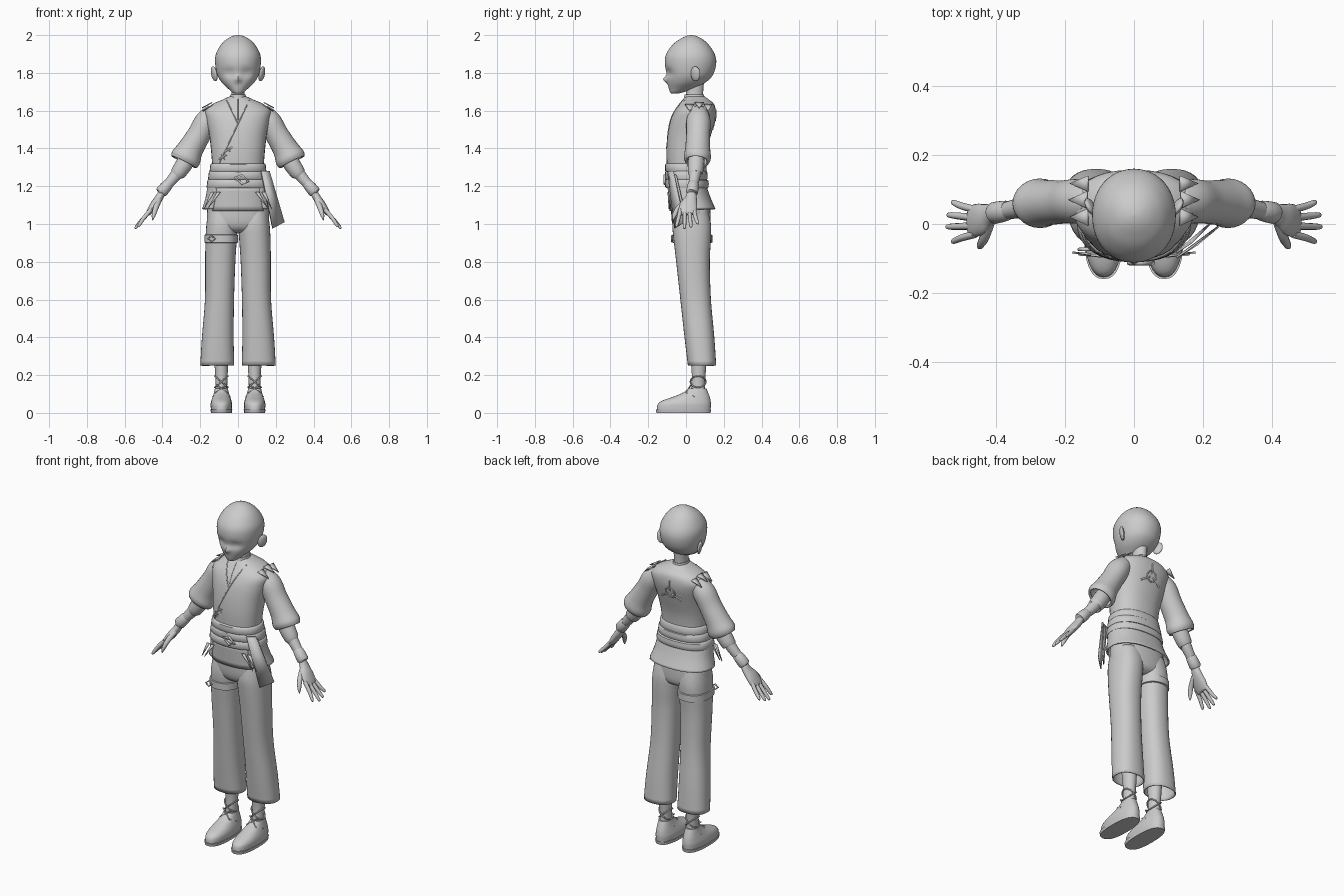
import bpy, bmesh, math
from math import cos, sin, pi, exp
from mathutils import Vector, Matrix
from mathutils.bvhtree import BVHTree

cube = bpy.data.objects.get("Cube")
if cube:
    bpy.data.objects.remove(cube)

GREY = (0.6, 0.6, 0.6, 1)
mat = bpy.data.materials.new("plain grey")
mat.use_nodes = True
mat.diffuse_color = GREY
mat.node_tree.nodes["Principled BSDF"].inputs["Base Color"].default_value = GREY


def add(name, data, mirror=False, thick=0):
    ob = bpy.data.objects.new(name, data)
    bpy.context.collection.objects.link(ob)
    data.materials.append(mat)
    if thick:
        m = ob.modifiers.new("thickness", 'SOLIDIFY')
        m.thickness, m.offset = thick, -1
    if mirror:
        ob.modifiers.new("mirror", 'MIRROR')
    return ob


def finish(name, bm, mirror=False, thick=0):
    bmesh.ops.recalc_face_normals(bm, faces=bm.faces)
    me = bpy.data.meshes.new(name)
    bm.to_mesh(me)
    bm.free()
    ob = add(name, me, mirror, thick)
    bpy.ops.object.select_all(action='DESELECT')
    ob.select_set(True)
    bpy.context.view_layer.objects.active = ob
    bpy.ops.object.shade_smooth_by_angle(angle=math.radians(40))
    return ob


def smooth_rows(rows, sub):
    """Catmull-Rom interpolation of ring parameters."""
    out = []
    for i in range(len(rows) - 1):
        a, b, c, d = (rows[max(0, min(len(rows) - 1, i + k))] for k in (-1, 0, 1, 2))
        for s in range(sub):
            t = s / sub
            out.append([q + t * ((r - p) / 2 + t * ((2 * p - 5 * q + 4 * r - s4) / 2
                        + t * (3 * q - p - 3 * r + s4) / 2))
                        for p, q, r, s4 in zip(a, b, c, d)])
    return out + [list(rows[-1])]


def skin(name, rings, closed=True, caps=True, **kw):
    bm = bmesh.new()
    loops = [[bm.verts.new(p) for p in r] for r in rings]
    n = len(loops[0])
    for a, b in zip(loops, loops[1:]):
        for j in range(n if closed else n - 1):
            k = (j + 1) % n
            bm.faces.new((a[j], a[k], b[k], b[j]))
    if caps:
        bm.faces.new(loops[0])
        bm.faces.new(loops[-1])
    return finish(name, bm, **kw)


def body(name, rows, sub=4, power=2.3, n=32, arc=None, shape=None, caps=True, **kw):
    """Stack of level rings: (x, z, half width, front y, back y)."""
    lo, hi = arc or (0, 360)
    count = n + 1 if arc else n
    angles = [math.radians(lo + (hi - lo) * j / n) for j in range(count)]
    rings = []
    for x, z, rx, yf, yb in smooth_rows(rows, sub):
        ring = []
        for a in angles:
            c, s = cos(a), sin(a)
            p = Vector((x + rx * math.copysign(abs(c) ** (2 / power), c),
                        (yf + yb) / 2 + (yb - yf) / 2 * math.copysign(abs(s) ** (2 / power), s), z))
            ring.append(shape(p) if shape else p)
        rings.append(ring)
    return skin(name, rings, closed=not arc, caps=caps and not arc, **kw)


def limb(name, rows, sub=4, n=20, **kw):
    """Tube along a path: (x, y, z, half depth in y, half height across)."""
    rows = smooth_rows(rows, sub)
    pts = [Vector(r[:3]) for r in rows]
    rings = []
    for i, r in enumerate(rows):
        t = (pts[min(i + 1, len(pts) - 1)] - pts[max(i - 1, 0)]).normalized()
        u = (Vector((0, 1, 0)) - t * t.y).normalized()
        v = t.cross(u)
        rings.append([pts[i] + u * r[3] * cos(2 * pi * j / n) + v * r[4] * sin(2 * pi * j / n)
                      for j in range(n)])
    return skin(name, rings, mirror=True, **kw)


def cord(name, pts, radius=0.003, cyclic=False, mirror=False):
    cu = bpy.data.curves.new(name, 'CURVE')
    cu.dimensions, cu.bevel_depth, cu.bevel_resolution = '3D', radius, 1
    sp = cu.splines.new('POLY')
    sp.points.add(len(pts) - 1)
    for q, p in zip(sp.points, pts):
        q.co = (*p, 1)
    sp.use_cyclic_u = cyclic
    return add(name, cu, mirror)


def plate(name, pts, **kw):
    bm = bmesh.new()
    bm.faces.new([bm.verts.new(p) for p in pts])
    return finish(name, bm, thick=0.006, **kw)


# Head with eye hollows, nose and ears
def face(p):
    if p.y < 0:
        p.y += 0.014 * exp(-((p.z - 1.80) / 0.022) ** 2 - ((abs(p.x) - 0.045) / 0.035) ** 2)
        p.y -= 0.022 * exp(-((p.z - 1.765) / 0.016) ** 2 - (p.x / 0.013) ** 2)
    return p


body("head", [(0, 1.69, .014, -.075, -.045), (0, 1.697, .03, -.084, -.015), (0, 1.72, .056, -.092, .05),
              (0, 1.75, .087, -.098, .105), (0, 1.79, .11, -.104, .143), (0, 1.85, .121, -.112, .16),
              (0, 1.9, .117, -.105, .152), (0, 1.95, .09, -.07, .12), (0, 1.98, .058, -.03, .085),
              (0, 1.995, .028, .0, .055), (0, 2.0, .004, .023, .031)], power=2.1, n=48, shape=face)
bm = bmesh.new()
bmesh.ops.create_uvsphere(bm, u_segments=16, v_segments=10, radius=1,
                          matrix=Matrix.Translation((.126, .05, 1.795)) @ Matrix.Rotation(.2, 4, 'Y')
                          @ Matrix.Rotation(-.5, 4, 'Z') @ Matrix.Diagonal((.012, .028, .04, 1)))
finish("ears", bm, mirror=True)
body("neck", [(0, 1.62, .05, -.01, .1), (0, 1.67, .036, .0, .09), (0, 1.75, .036, -.0, .095)], power=2)
body("collar", [(0, 1.64, .06, -.025, .11), (0, 1.665, .045, -.012, .1), (0, 1.685, .04, -.008, .095)],
     power=2, caps=False, thick=.004)

# Vest
vest = body("vest", [(0, 1.28, .134, -.1, .098), (0, 1.38, .142, -.104, .108), (0, 1.47, .152, -.098, .132),
                     (0, 1.55, .168, -.082, .154), (0, 1.6, .174, -.06, .157), (0, 1.635, .135, -.035, .148),
                     (0, 1.66, .078, -.015, .12), (0, 1.675, .046, .0, .098)])
bm = bmesh.new()
bm.from_mesh(vest.data)
tree = BVHTree.FromBMesh(bm)
bm.free()


def on_vest(x, z, side):
    hit = tree.ray_cast(Vector((x, side, z)), Vector((0, -side, 0)))[0]
    return hit or Vector((x, 0.05, z))


def drawn(name, a, b, side, steps=10, **kw):
    cord(name, [on_vest(a[0] + (b[0] - a[0]) * i / steps, a[1] + (b[1] - a[1]) * i / steps, side)
                for i in range(steps + 1)], **kw)


# Lapels, toggles, shirt opening and back emblem
drawn("left_lapel", (.06, 1.655), (-.1, 1.32), -1)
drawn("right_lapel", (-.06, 1.655), (-.0, 1.53), -1)
drawn("shirt_opening", (0, 1.66), (0, 1.55), -1, radius=.002)
for x, z in ((-.05, 1.395), (-.08, 1.355)):
    drawn("toggle", (x - .02, z - .012), (x + .02, z + .012), -1, 2, radius=.005)
    drawn("toggle_loop", (x - .01, z + .015), (x + .01, z - .015), -1, 2, radius=.003)
cord("emblem_ring", [on_vest(.03 * cos(a * pi / 12), 1.53 + .03 * sin(a * pi / 12), 1) for a in range(24)],
     .004, cyclic=True)
for k in range(3):
    a = pi / 2 + k * 2 * pi / 3
    drawn("emblem_prong", (.012 * cos(a), 1.53 + .012 * sin(a)),
          (.075 * cos(a), 1.53 + .075 * sin(a)), 1, radius=.005)

# Shoulder flaps with pointed ends
for y0, y1 in ((-.005, .045), (.045, .095), (.095, .14)):
    lift = .012 if y0 == .045 else 0
    plate("shoulder_flap", [(.135, y0, 1.635 + lift / 2), (.135, y1, 1.635 + lift / 2),
                            (.188, (y0 + y1) / 2, 1.6 + lift)], mirror=True)

# Sleeves, cuffs and forearms
limb("sleeves", [(.12, .065, 1.59, .05, .05), (.165, .066, 1.545, .064, .062), (.205, .064, 1.475, .063, .062),
                 (.25, .062, 1.4, .066, .068), (.275, .06, 1.352, .072, .08), (.287, .058, 1.328, .062, .074)],
     n=28, caps=False, thick=.012)
limb("cuffs", [(.265, .055, 1.35, .042, .044), (.288, .053, 1.312, .044, .045), (.318, .05, 1.268, .039, .04),
               (.322, .05, 1.262, .034, .034)], sub=2)
limb("forearms", [(.3, .052, 1.3, .032, .032), (.34, .045, 1.245, .029, .03), (.41, .03, 1.165, .02, .02)])
limb("bracelets", [(.366, .04, 1.216, .024, .024), (.37, .039, 1.211, .029, .029),
                   (.405, .032, 1.17, .032, .032), (.409, .031, 1.165, .024, .024)], sub=2)

# Hands
limb("palms", [(.395, .031, 1.18, .02, .019), (.42, .026, 1.135, .032, .021), (.445, .014, 1.1, .046, .021),
               (.472, .008, 1.06, .046, .015), (.478, .008, 1.05, .036, .008)])
for kn, tip, x, z in ((.042, .062, .53, .998), (.018, .026, .542, .982),
                      (-.006, -.008, .545, .975), (-.03, -.05, .53, .985)):
    m = (kn + tip) / 2
    limb("fingers", [(.462, kn, 1.075, .011, .012), (.5, m, 1.03, .0105, .011),
                     (x - .006, tip, z + .008, .008, .008), (x, tip, z, .002, .002)], n=10)
limb("thumbs", [(.42, .005, 1.125, .016, .016), (.435, -.04, 1.085, .014, .014),
                (.447, -.062, 1.045, .011, .01), (.452, -.068, 1.02, .002, .002)], n=12)

# Wrapped sash with diamond knot and hanging tails
for k, z in enumerate((1.19, 1.235, 1.275)):
    w = .166 - .008 * k
    body("sash_wrap", [(0, z, w - .004, -.102, .112 - .004 * k), (0, z + .006, w, -.11, .12 - .005 * k),
                       (0, z + .04, w - .004, -.11, .118 - .006 * k), (0, z + .046, w - .012, -.1, .1)],
         sub=2)
cord("sash_knot", [(.02 + x, -.113, 1.235 + z) for x, z in ((-.035, .01), (0, .022), (.035, -.01), (0, -.022))],
     .007, cyclic=True)
plate("sash_tail_front", [(.125, -.1, 1.28), (.168, -.07, 1.28), (.247, -.01, 1.01), (.185, -.062, .977)])
plate("sash_tail_back", [(.125, -.085, 1.27), (.17, -.055, 1.26), (.225, -.0, 1.03), (.18, -.045, 1.0)])

# Jacket skirt, open at the front over a short panel
body("jacket_skirt", [(0, 1.2, .162, -.1, .11), (0, 1.14, .172, -.095, .13), (0, 1.08, .19, -.09, .156)],
     arc=(-48, 228), thick=.008)
body("front_panel", [(0, 1.2, .155, -.098, .1), (0, 1.07, .165, -.088, .12)], arc=(-142, -38), thick=.006)
for x, tilt in ((.11, .05), (.145, .035)):
    plate("skirt_point", [(x - .02, -.092, 1.17), (x, -.088, 1.17), (x + tilt, -.086, 1.08)], mirror=True)

# Trousers and thigh band
body("trouser_hips", [(0, .955, .06, -.03, .09), (0, .975, .13, -.06, .12), (0, 1.02, .164, -.076, .13),
                      (0, 1.12, .158, -.08, .125), (0, 1.2, .145, -.085, .105)])
body("trouser_legs", [(.11, .25, .09, .01, .16), (.107, .4, .084, -.008, .15), (.098, .6, .077, -.03, .132),
                      (.094, .8, .08, -.052, .126), (.089, .92, .083, -.066, .132),
                      (.084, 1.0, .083, -.072, .132), (.08, 1.08, .076, -.06, .115)],
     caps=False, thick=.006, mirror=True)
body("thigh_band", [(-.089, .9, .084, -.067, .133), (-.089, .902, .089, -.073, .139),
                    (-.088, .942, .089, -.074, .139), (-.088, .944, .084, -.068, .133)], sub=1)
cord("thigh_knot", [(-.14 + x, -.074, .922 + z) for x, z in ((-.02, 0), (0, .016), (.02, 0), (0, -.016))],
     .005, cyclic=True)

# Ankles, shoes and crossed laces
body("ankles", [(.088, .07, .034, .025, .11), (.088, .14, .031, .028, .1), (.088, .22, .034, .03, .105),
                (.09, .42, .045, .01, .12)], power=2, mirror=True)
body("soles", [(.088, 0, .055, -.156, .13), (.088, .018, .058, -.16, .133)], sub=1, power=2.5, mirror=True)
body("shoes", [(.088, .015, .055, -.155, .13), (.088, .045, .057, -.15, .132), (.088, .065, .053, -.125, .13),
               (.088, .083, .047, -.075, .126), (.088, .105, .04, -.02, .118), (.088, .13, .034, .015, .108)],
     mirror=True)
for s in (-1, 1):
    cord("ankle_lace", [(.088 + .035 * cos(a * pi / 12), .064 + .041 * sin(a * pi / 12),
                         .165 + s * .03 * cos(a * pi / 12)) for a in range(24)], .004, True, True)
    cord("shoe_strap", [(.088 + s * .045, .05, .085), (.088 + s * .03, -.0, .108), (.088 - s * .03, .028, .15)],
         .004, mirror=True)
